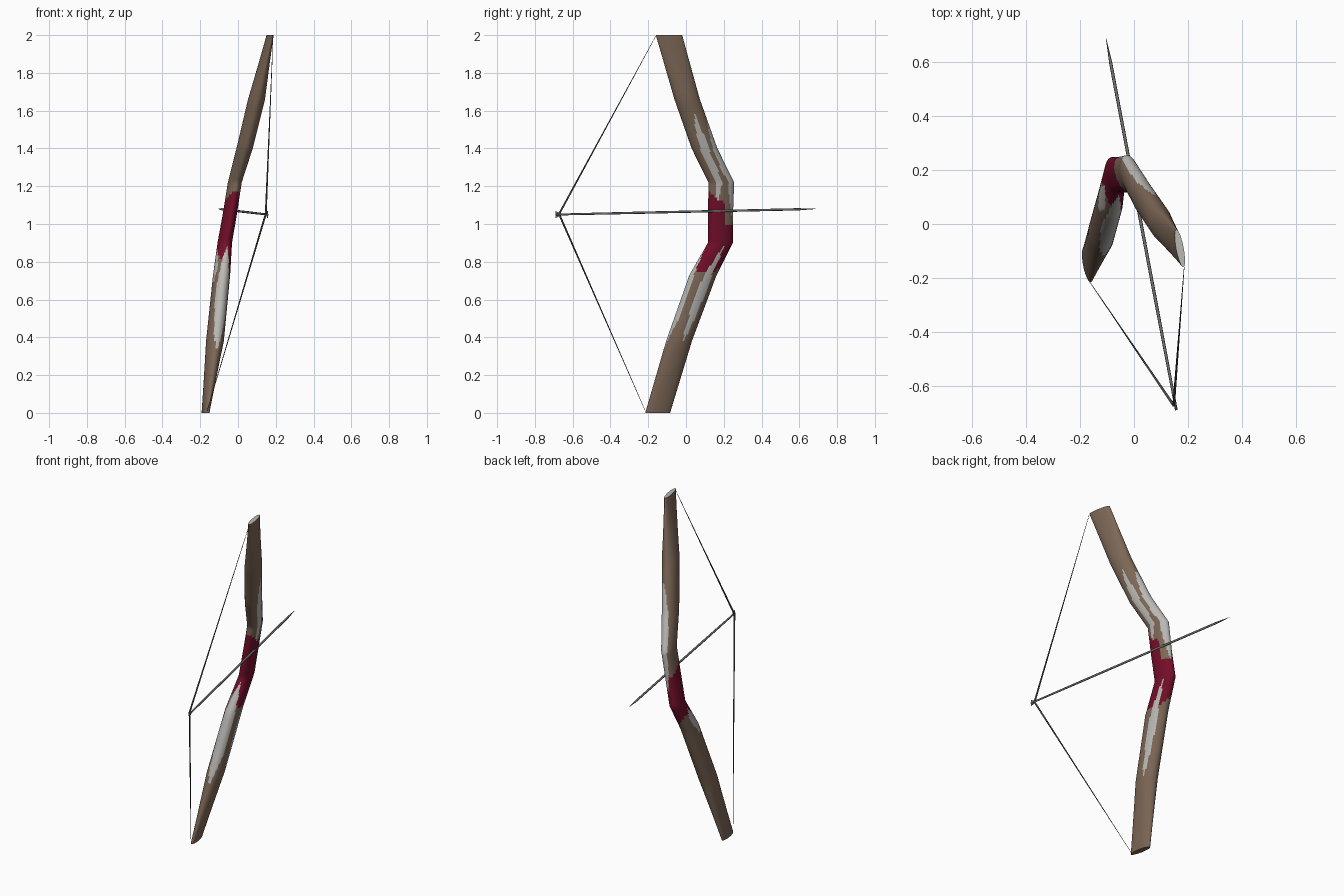
import bpy, bmesh, math
from mathutils import Vector

if "Cube" in bpy.data.objects:
    bpy.data.objects.remove(bpy.data.objects["Cube"])

def material(name, srgb):
    m = bpy.data.materials.new(name)
    m.diffuse_color = [(c / 255 / 12.92 if c < 10 else ((c / 255 + .055) / 1.055) ** 2.4) for c in srgb] + [1]
    m.use_nodes = True
    m.node_tree.nodes["Principled BSDF"].inputs["Base Color"].default_value = m.diffuse_color
    return m

brown = material("brown wood", (124, 103, 86))
pale = material("pale grey", (186, 184, 180))
red = material("dark red wrap", (115, 14, 42))
steel = material("arrow grey", (120, 118, 116))
dark = material("string grey", (78, 78, 78))

def finish(bm, name, mats, angle=50):
    bmesh.ops.recalc_face_normals(bm, faces=bm.faces)
    me = bpy.data.meshes.new(name)
    bm.to_mesh(me)
    bm.free()
    ob = bpy.data.objects.new(name, me)
    bpy.context.collection.objects.link(ob)
    for m in mats:
        me.materials.append(m)
    bpy.context.view_layer.objects.active = ob
    ob.select_set(True)
    bpy.ops.object.shade_smooth_by_angle(angle=math.radians(angle))
    ob.select_set(False)
    return ob

# Bow stave: oval rings (z, x, y, half thickness, half depth)
fwd, side = Vector((-.185, .983, 0)), Vector((.983, .185, 0))
RINGS = [(0, -.172, -.15, .017, .067), (.38, -.122, -.037, .046, .069),
         (.73, -.087, .09, .044, .073), (.9, -.070, .182, .037, .067),
         (1.06, -.042, .183, .036, .067), (1.22, -.017, .187, .035, .069),
         (1.4, .035, .098, .042, .069), (1.66, .098, .006, .044, .068),
         (2, .170, -.09, .014, .071)]

# Pale worn patches: (z low, z high, angle at low, angle at high, half width), degrees
PATCHES = [(1.12, 1.58, -22, 2, 20), (1.0, 1.56, 72, 72, 46),
           (.38, .88, 12, 18, 20), (.34, .88, -88, -88, 46), (.7, .86, 190, 190, 26)]

def stave_color(z, ang):
    s = math.sin(math.radians(ang))
    c = math.cos(math.radians(ang))
    for lo, hi, a0, a1, w in PATCHES:
        if lo < z < hi:
            t = (z - lo) / (hi - lo)
            d = (ang - a0 - (a1 - a0) * t + 180) % 360 - 180
            if abs(d) < w * math.sin(math.pi * t) ** .7:
                return 1
    top = 1.0 if s > .3 and c > 0 else 1.12 - .05 * s
    return 2 if .79 - .05 * c < z < top else 0

N, STEP = 48, 10
bm = bmesh.new()
rows, zs = [], []
for a, b in zip(RINGS, RINGS[1:]):
    for k in range(STEP + (b is RINGS[-1])):
        z, x, y, w, d = (p + (q - p) * k / STEP for p, q in zip(a, b))
        zs.append(z)
        rows.append([bm.verts.new(Vector((x, y, z)) + side * w * math.cos(i * math.tau / N)
                     + fwd * d * math.sin(i * math.tau / N)) for i in range(N)])
for j in range(len(rows) - 1):
    for i in range(N):
        k = (i + 1) % N
        f = bm.faces.new((rows[j][i], rows[j][k], rows[j + 1][k], rows[j + 1][i]))
        f.material_index = stave_color((zs[j] + zs[j + 1]) / 2, (i + .5) * 360 / N)
bm.faces.new(rows[0])
bm.faces.new(rows[-1]).material_index = 1
finish(bm, "bow_stave", [brown, pale, red])

# Tapered rods for string and arrow
def rod(name, mat, points, sides=8):
    bm = bmesh.new()
    axis = (Vector(points[-1][0]) - Vector(points[0][0])).normalized()
    u = axis.orthogonal().normalized()
    v = axis.cross(u)
    rings = [[bm.verts.new(Vector(p) + r * (u * math.cos(i * math.tau / sides) + v * math.sin(i * math.tau / sides)))
              for i in range(sides)] for p, r in points]
    for a, b in zip(rings, rings[1:]):
        for i in range(sides):
            k = (i + 1) % sides
            bm.faces.new((a[i], a[k], b[k], b[i]))
    bm.faces.new(rings[0])
    bm.faces.new(rings[-1])
    return finish(bm, name, [mat])

nock = (.147, -.672, 1.053)
rod("upper_string", dark, [(nock, .005), ((.186, -.16, 1.995), .001)])
rod("lower_string", dark, [(nock, .005), ((-.165, -.213, .005), .001)])

# Arrow shaft with slender pointed head
tail, tip = Vector((.157, -.69, 1.05)), Vector((-.104, .69, 1.08))
rod("arrow", steel, [(tail, .005), (tail.lerp(tip, .3), .006), (tail.lerp(tip, .93), .006), (tip, .0006)])

# Upright triangular fletching
bm = bmesh.new()
h = Vector((0, 0, .018))
back, front = tail, tail.lerp(tip, .03)
sides = [[bm.verts.new(p + side * s * .002) for p in (back - h, front, back + h)] for s in (-1, 1)]
for tri in sides:
    bm.faces.new(tri)
for i in range(3):
    k = (i + 1) % 3
    bm.faces.new((sides[0][i], sides[0][k], sides[1][k], sides[1][i]))
finish(bm, "arrow_fletching", [steel], 20)
